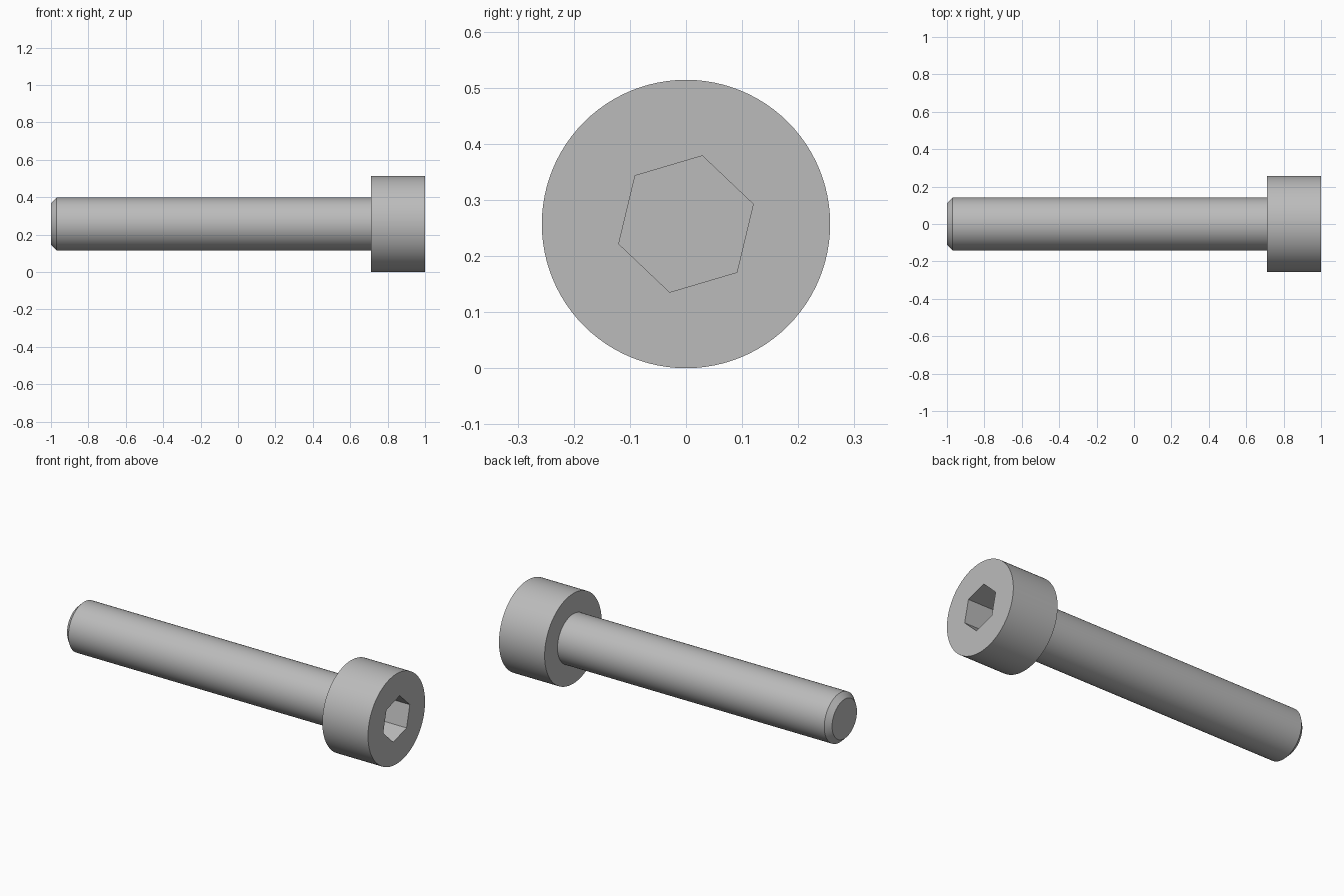
import bpy, bmesh
from math import cos, sin, tau, radians

cube = bpy.data.objects.get("Cube")
if cube:
    bpy.data.objects.remove(cube, do_unlink=True)

HEAD_R, SHANK_R = 0.257, 0.141
HEAD_X, END_X = 0.712, 1.0
CHAMFER = 0.029
SOCKET_R, SOCKET_DEPTH, SOCKET_TURN = 0.125, 0.16, radians(16.5)

steel = bpy.data.materials.new("grey_steel")
steel.use_nodes = True
steel.diffuse_color = (0.5, 0.5, 0.5, 1)
steel.node_tree.nodes["Principled BSDF"].inputs["Base Color"].default_value = (0.5, 0.5, 0.5, 1)


def lathe_x(name, profile, sides, turn=0.0):
    """Closed solid with rings at each (x, radius), around the x axis."""
    bm = bmesh.new()
    rings = []
    for x, r in profile:
        angles = [turn + tau * i / sides for i in range(sides)]
        rings.append([bm.verts.new((x, r * cos(a), HEAD_R + r * sin(a))) for a in angles])
    for a, b in zip(rings, rings[1:]):
        for i in range(sides):
            j = (i + 1) % sides
            bm.faces.new((a[i], a[j], b[j], b[i]))
    bm.faces.new(rings[0])
    bm.faces.new(rings[-1])
    bmesh.ops.recalc_face_normals(bm, faces=bm.faces)
    mesh = bpy.data.meshes.new(name)
    bm.to_mesh(mesh)
    bm.free()
    mesh.materials.append(steel)
    obj = bpy.data.objects.new(name, mesh)
    bpy.context.collection.objects.link(obj)
    return obj


# Chamfered shank and cylindrical head, turned as one piece
screw = lathe_x("socket_head_screw", [
    (-1.0, SHANK_R - CHAMFER), (-1.0 + CHAMFER, SHANK_R),
    (HEAD_X, SHANK_R), (HEAD_X, HEAD_R), (END_X, HEAD_R)], 96)

# Hexagonal drive socket cut into the head
cutter = lathe_x("socket_cutter", [
    (END_X - SOCKET_DEPTH, SOCKET_R), (END_X + 0.1, SOCKET_R)], 6, SOCKET_TURN)
cutter.hide_render = True
cut = screw.modifiers.new("hex_socket", 'BOOLEAN')
cut.operation = 'DIFFERENCE'
cut.solver = 'EXACT'
cut.object = cutter

bpy.ops.object.select_all(action='DESELECT')
screw.select_set(True)
bpy.context.view_layer.objects.active = screw
bpy.ops.object.modifier_apply(modifier=cut.name)
bpy.data.objects.remove(cutter, do_unlink=True)
bpy.ops.object.shade_smooth_by_angle(angle=radians(30))
